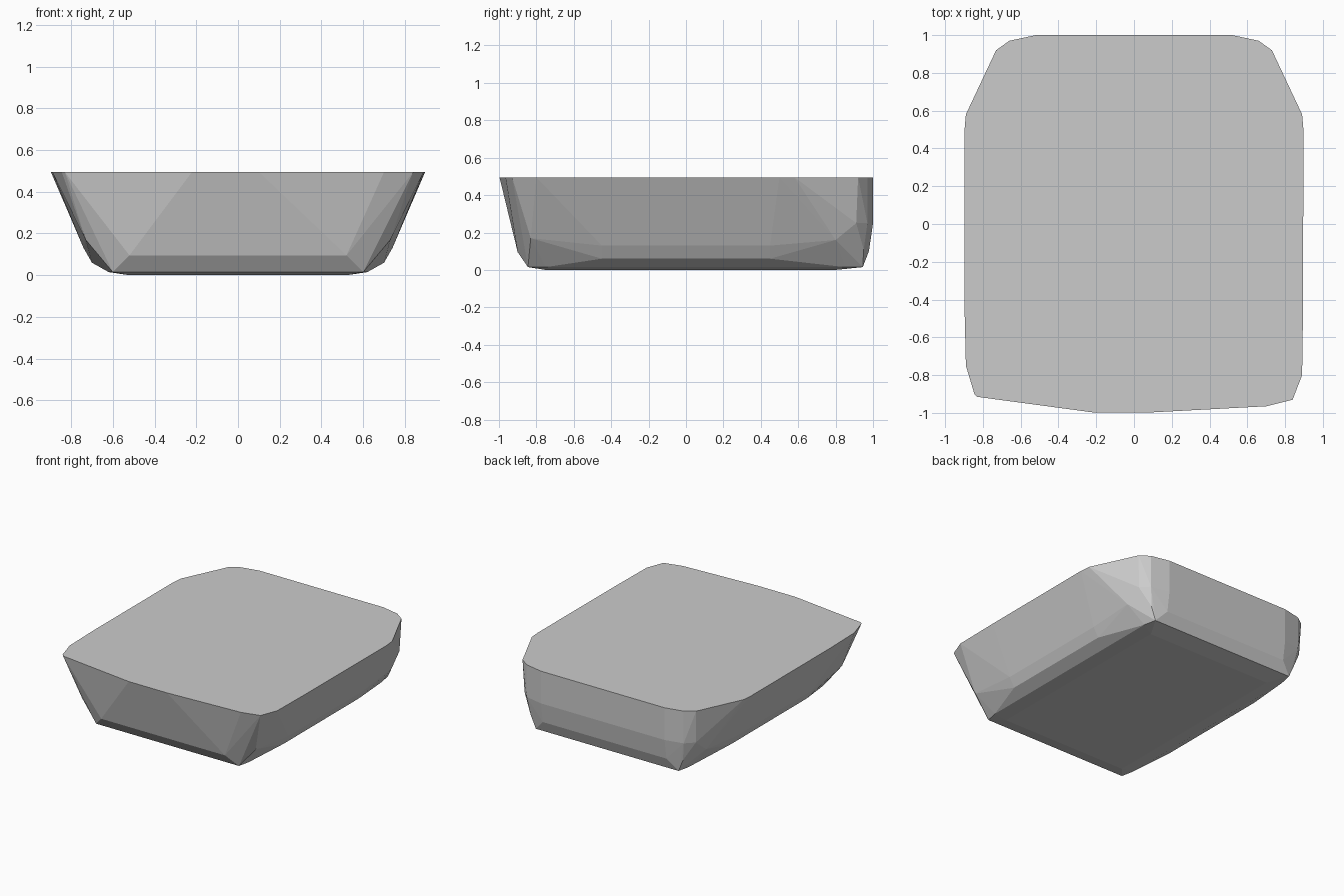
import bpy, bmesh

H = 0.495  # height of the flat top

# flat top outline, slightly asymmetric along the front edge
rim = [(-0.22, -0.997), (0.1, -0.997), (0.7, -0.965), (0.84, -0.93),
       (0.89, -0.8), (0.895, -0.45), (0.897, 0.5), (0.89, 0.58),
       (0.73, 0.92), (0.66, 0.97), (0.52, 1.0),
       (-0.52, 1.0), (-0.66, 0.97), (-0.73, 0.92), (-0.89, 0.58),
       (-0.897, 0.5), (-0.897, -0.45), (-0.89, -0.75), (-0.845, -0.9),
       (-0.83, -0.915), (-0.68, -0.935)]

# tapered lower body, mirrored across x
half = [(0.52, -0.75, 0.0), (0.52, 0.8, 0.0),                      # base
        (0.6, -0.845, 0.015), (0.6, 0.945, 0.015),                 # base corners
        (0.62, -0.75, 0.015), (0.62, 0.85, 0.015),
        (0.70, -0.45, 0.06), (0.70, 0.45, 0.06),                   # side bevel
        (0.74, -0.45, 0.13), (0.74, 0.45, 0.13),
        (0.52, -0.9, 0.095), (0.73, -0.83, 0.17),                  # front
        (0.52, 0.978, 0.1), (0.52, 1.0, 0.25),                     # back
        (0.64, 0.95, 0.11), (0.66, 0.97, 0.25),
        (0.72, 0.91, 0.25), (0.73, 0.80, 0.16)]

points = [(x, y, H) for x, y in rim]
points += [(s * x, y, z) for x, y, z in half for s in (1, -1)]

# faceted convex body
bm = bmesh.new()
for p in points:
    bm.verts.new(p)
res = bmesh.ops.convex_hull(bm, input=bm.verts)
loose = [v for v in bm.verts if not v.link_faces]
bmesh.ops.delete(bm, geom=loose, context='VERTS')
bmesh.ops.dissolve_limit(bm, angle_limit=0.01, verts=bm.verts, edges=bm.edges)
bmesh.ops.recalc_face_normals(bm, faces=bm.faces)
mesh = bpy.data.meshes.new("tapered_block")
bm.to_mesh(mesh)
bm.free()
bpy.context.collection.objects.link(bpy.data.objects.new("tapered_block", mesh))
